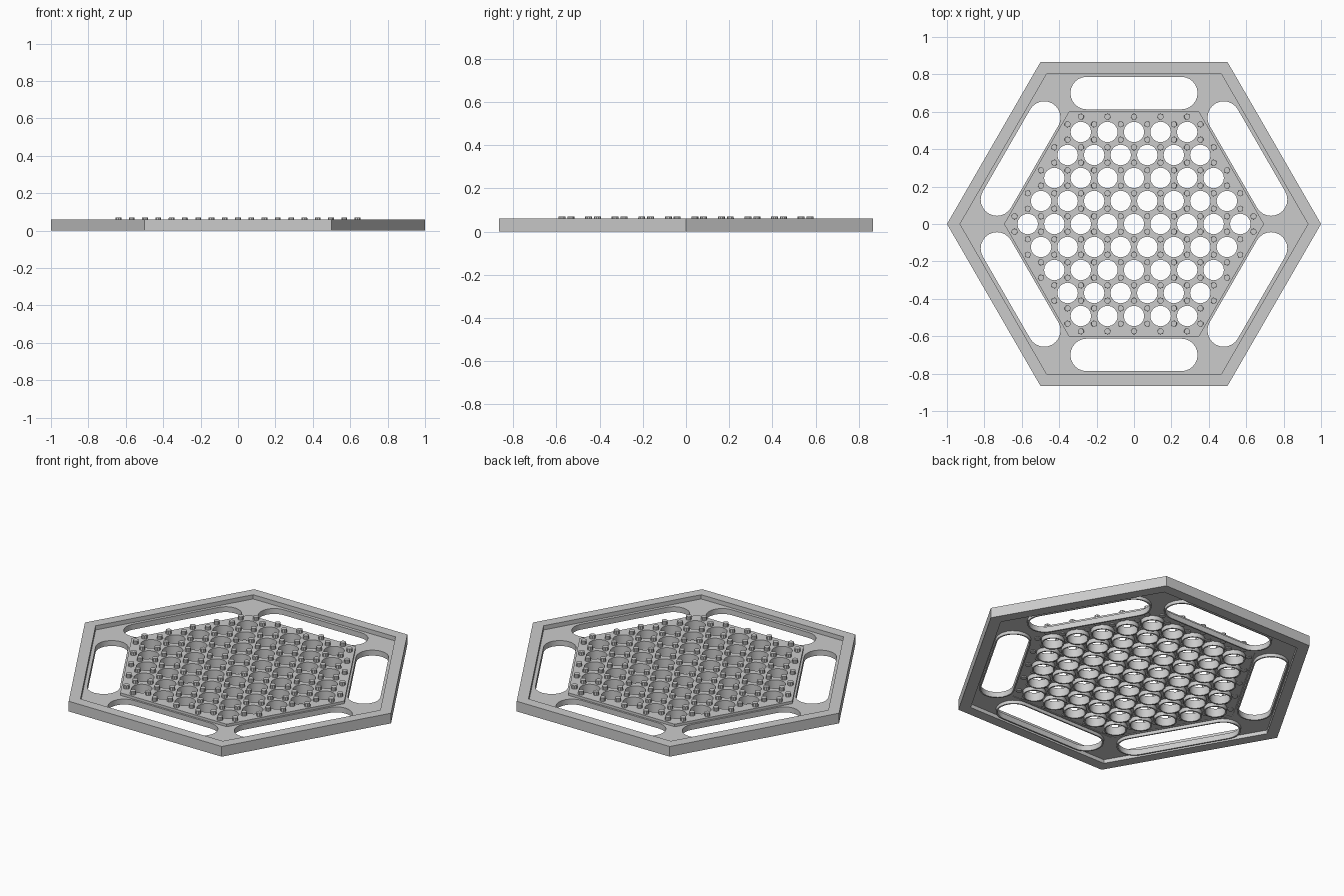
import bpy, bmesh
from math import sin, cos, pi, radians, sqrt
from mathutils import Matrix

if "Cube" in bpy.data.objects:
    bpy.data.objects.remove(bpy.data.objects["Cube"])

PITCH = 0.142
ROW = PITCH * sqrt(3) / 2


def ngon(r, n, cx=0, cy=0, start=0):
    return [(cx + r * cos(start + 2 * pi * i / n), cy + r * sin(start + 2 * pi * i / n)) for i in range(n)]


def slot(side, half, w):
    """Rounded slot lying along one side of the hexagon."""
    pts = [(half + w * cos(a), 0.70 + w * sin(a)) for a in [-pi / 2 + pi * i / 12 for i in range(13)]]
    pts += [(-x, 1.40 - y) for x, y in pts]
    c, s = cos(side * pi / 3), sin(side * pi / 3)
    return [(x * c - y * s, x * s + y * c) for x, y in pts]


def plate(name, loops, z0, z1):
    """Flat slab; nested loops become holes."""
    cu = bpy.data.curves.new(name, 'CURVE')
    cu.dimensions = '2D'
    cu.fill_mode = 'BOTH'
    cu.extrude = (z1 - z0) / 2
    for loop in loops:
        sp = cu.splines.new('POLY')
        sp.points.add(len(loop) - 1)
        for p, (x, y) in zip(sp.points, loop):
            p.co = (x, y, 0, 1)
        sp.use_cyclic_u = True
    tmp = bpy.data.objects.new(name + "_outline", cu)
    bpy.context.collection.objects.link(tmp)
    dg = bpy.context.evaluated_depsgraph_get()
    me = bpy.data.meshes.new_from_object(tmp.evaluated_get(dg))
    bpy.data.objects.remove(tmp)
    bm = bmesh.new()
    bm.from_mesh(me)
    bmesh.ops.remove_doubles(bm, verts=bm.verts, dist=1e-5)
    bmesh.ops.recalc_face_normals(bm, faces=bm.faces)
    bmesh.ops.translate(bm, verts=bm.verts, vec=(0, 0, (z0 + z1) / 2))
    return finish(name, bm)


def finish(name, bm):
    me = bpy.data.meshes.new(name)
    bm.to_mesh(me)
    bm.free()
    ob = bpy.data.objects.new(name, me)
    bpy.context.collection.objects.link(ob)
    bpy.ops.object.select_all(action='DESELECT')
    ob.select_set(True)
    bpy.context.view_layer.objects.active = ob
    bpy.ops.object.shade_smooth_by_angle(angle=radians(30))
    return ob


# hexagonal array of 61 hole centres
centres = [((i - (8 - abs(r)) / 2) * PITCH, r * ROW)
           for r in range(-4, 5) for i in range(9 - abs(r))]
holes = [ngon(0.055, 16, x, y) for x, y in centres]
slots = [slot(k, 0.253, 0.087) for k in range(6)]

# outer rim, recessed floor with handle slots, raised central panel
plate("outer_rim", [ngon(1.0, 6), ngon(0.93, 6)], 0, 0.06)
plate("slotted_floor", [ngon(0.93, 6), ngon(0.69, 6)] + slots, 0.022, 0.035)
plate("perforated_panel", [ngon(0.695, 6)] + holes, 0.025, 0.05)

# collars hanging below the slots and tubes hanging below the holes
plate("slot_collars", slots + [slot(k, 0.253, 0.095) for k in range(6)], 0.003, 0.022)
plate("hole_tubes", holes + [ngon(0.063, 16, x, y) for x, y in centres], 0, 0.025)

# grip studs at every honeycomb corner around the holes
corners = {(round(px, 3), round(py, 3)): (px, py)
           for x, y in centres for px, py in ngon(PITCH / sqrt(3), 6, x, y, pi / 6)}
bm = bmesh.new()
placed = []
for px, py in corners.values():
    if any((px - a) ** 2 + (py - b) ** 2 < 1e-4 for a, b in placed):
        continue
    placed.append((px, py))
    bmesh.ops.create_cone(bm, cap_ends=True, segments=10, radius1=0.017, radius2=0.016, depth=0.05,
                          matrix=Matrix.Translation((px, py, 0.045)))
finish("grip_studs", bm)
